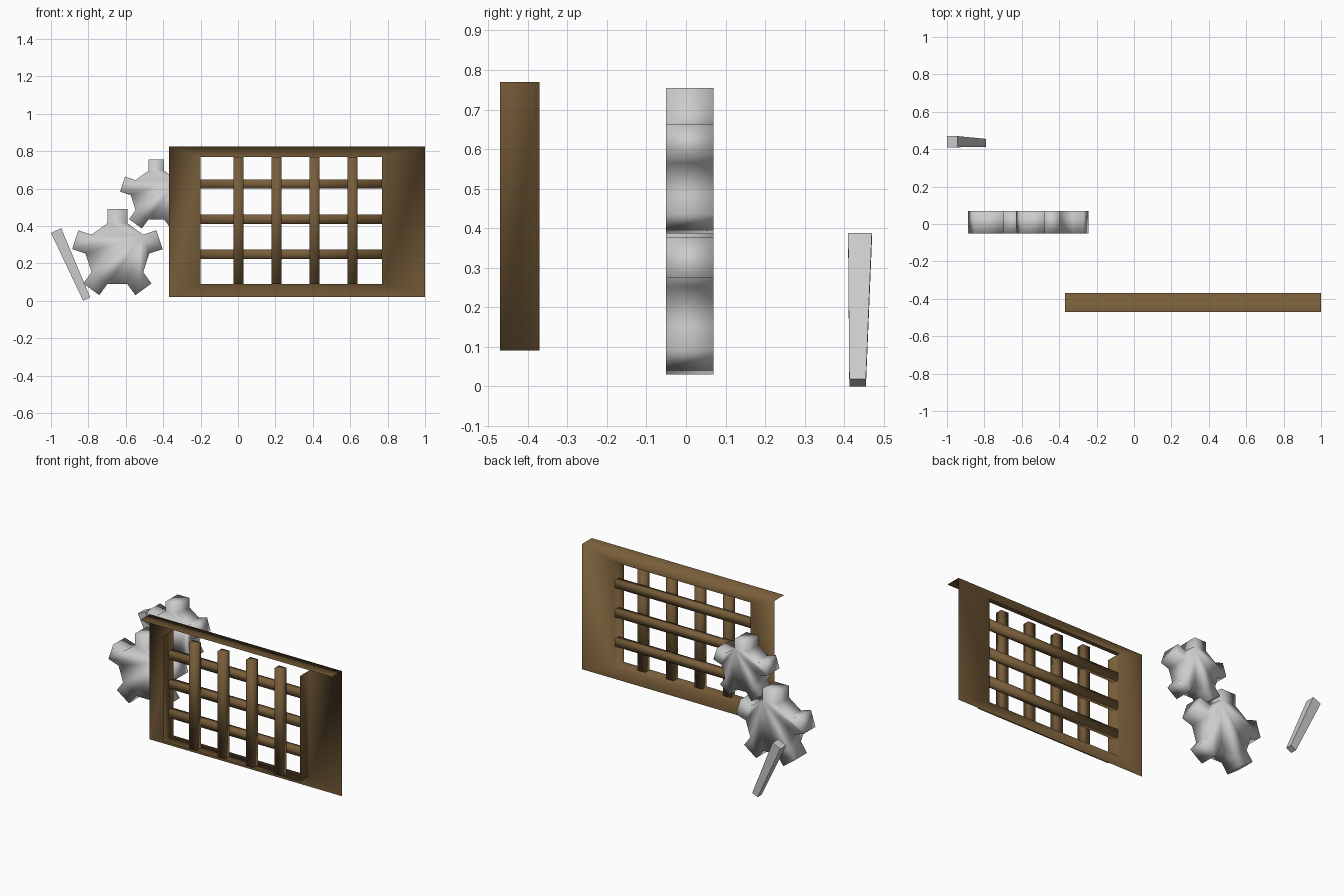
import bpy, math
from mathutils import Vector

if "Cube" in bpy.data.objects:
    bpy.data.objects.remove(bpy.data.objects["Cube"])


def material(name, rgb):
    m = bpy.data.materials.new(name)
    m.diffuse_color = (*rgb, 1)
    m.use_nodes = True
    m.node_tree.nodes["Principled BSDF"].inputs["Base Color"].default_value = m.diffuse_color
    return m


WOOD = material("brown wood", (0.19, 0.112, 0.042))
STEEL = material("grey steel", (0.6, 0.6, 0.6))


def build(name, verts, faces, mat, smooth=True):
    me = bpy.data.meshes.new(name)
    me.from_pydata([tuple(v) for v in verts], [], faces)
    me.materials.append(mat)
    me.polygons.foreach_set("use_smooth", [smooth] * len(me.polygons))
    ob = bpy.data.objects.new(name, me)
    bpy.context.collection.objects.link(ob)
    return ob


def prism(name, a, b, mat, smooth=True):
    """Closed solid between two matching outlines, a seen counter-clockwise from outside."""
    n = len(a)
    faces = [tuple(range(n)), tuple(range(2 * n - 1, n - 1, -1))]
    faces += [((i + 1) % n, i, n + i, n + (i + 1) % n) for i in range(n)]
    return build(name, list(a) + list(b), faces, mat, smooth)


def rect(x0, x1, z0, z1, y):
    return [Vector(p) for p in ((x0, y, z0), (x1, y, z0), (x1, y, z1), (x0, y, z1))]


# Window panel: sheet with an opening, jambs, sill and a top lip
BACK, FRONT = -0.37, -0.47
OPEN = (-0.2, 0.77, 0.09, 0.77)
verts = (rect(-0.37, 1, 0.02, 0.825, BACK) + rect(*OPEN, BACK) + rect(*OPEN, FRONT)
         + [(1, FRONT, 0.825), (-0.37, FRONT, 0.825)])
faces = [(2, 3, 13, 12)]
for i in range(4):
    j = (i + 1) % 4
    faces.append((4 + i, 4 + j, j, i))
    if i != 2:
        faces.append((4 + j, 4 + i, 8 + i, 8 + j))
build("window_panel", verts, faces, WOOD)

# Lattice: upright bars in front, crossbars behind
for k in range(4):
    x = 0.003 + k * 0.203
    prism(f"upright_bar_{k + 1}", rect(x - 0.027, x + 0.027, 0.09, 0.77, -0.465),
          rect(x - 0.027, x + 0.027, 0.09, 0.77, -0.42), WOOD)
for k in range(3):
    z = 0.248 + k * 0.188
    prism(f"crossbar_{k + 1}", rect(-0.2, 0.77, z - 0.025, z + 0.025, -0.42),
          rect(-0.2, 0.77, z - 0.025, z + 0.025, -0.38), WOOD)


# Gears: five square teeth on a pentagonal hub
def gear(name, cx, cz, s):
    outline = []
    for k in range(5):
        a = math.radians(72 * k)
        for u, r in ((0.053, 0.162), (0.053, 0.237), (-0.053, 0.237), (-0.053, 0.162)):
            outline.append((cx + s * (u * math.cos(a) - r * math.sin(a)),
                            cz + s * (u * math.sin(a) + r * math.cos(a))))
    prism(name, [(x, -0.05, z) for x, z in outline],
          [(x, 0.07, z) for x, z in outline], STEEL)


gear("large_gear", -0.645, 0.253, 1.0)
gear("small_gear", -0.437, 0.565, 0.8)

# Tapered lever leaning to the left
tip = [(-0.828, 0.413, 0.0), (-0.79, 0.413, 0.018), (-0.79, 0.455, 0.018), (-0.828, 0.455, 0.0)]
top = [(-1.0, 0.41, 0.363), (-0.945, 0.41, 0.388), (-0.945, 0.47, 0.388), (-1.0, 0.47, 0.363)]
prism("lever", top, tip, STEEL, smooth=False)
